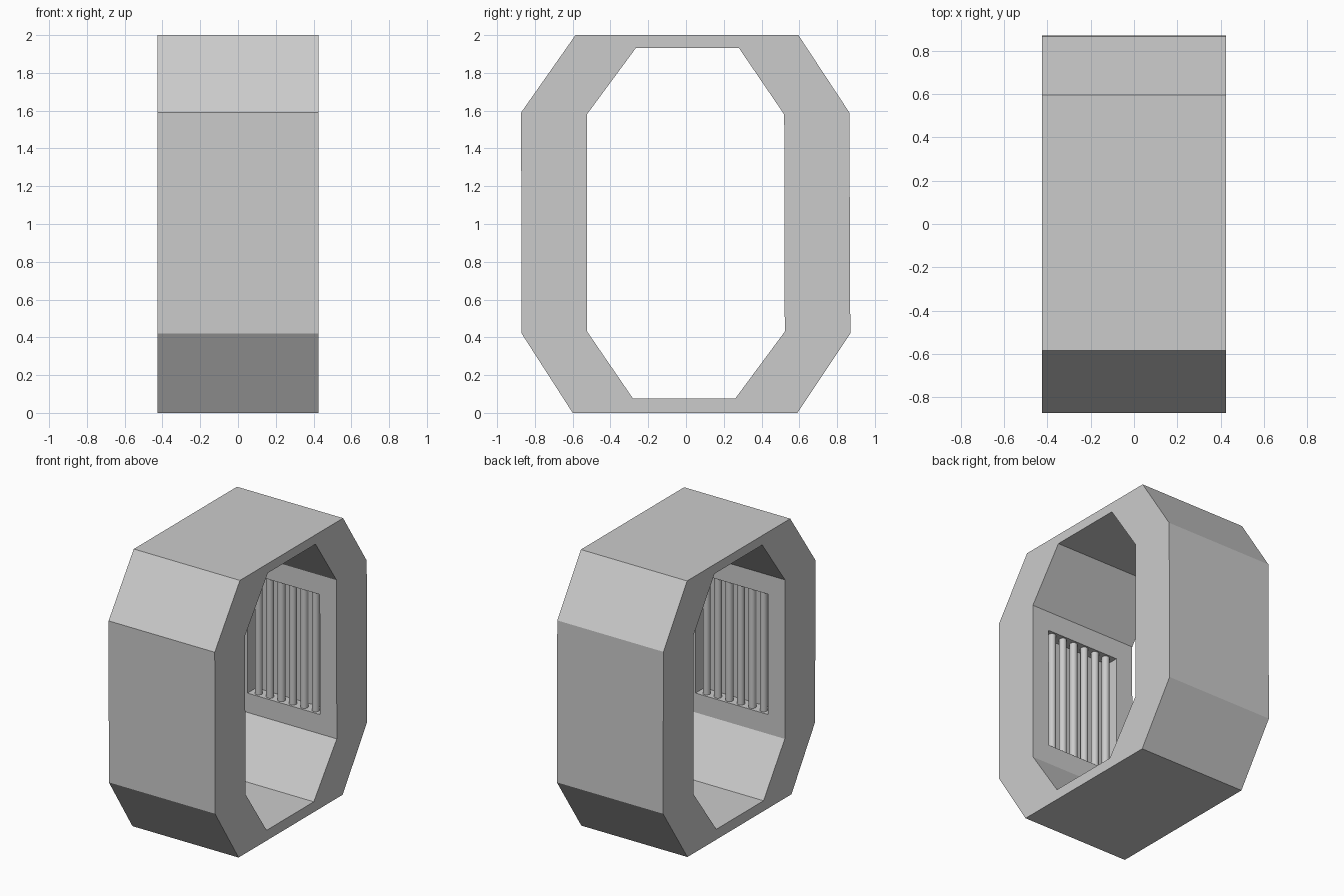
import bpy, bmesh

if "Cube" in bpy.data.objects:
    bpy.data.objects.remove(bpy.data.objects["Cube"])

HALF = 0.425
OUTER = [(-.6, 0), (.59, 0), (.87, .42), (.865, 1.59), (.595, 2), (-.585, 2), (-.873, 1.59), (-.87, .42)]
INNER = [(-.28, .075), (.26, .075), (.523, .43), (.52, 1.58), (.28, 1.932), (-.265, 1.932), (-.525, 1.58), (-.523, .43)]
REC_X, REC_Z0, REC_Z1, DEPTH = 0.29, 0.57, 1.44, 0.1


def finish(bm, name):
    bmesh.ops.recalc_face_normals(bm, faces=bm.faces)
    mesh = bpy.data.meshes.new(name)
    bm.to_mesh(mesh)
    bm.free()
    ob = bpy.data.objects.new(name, mesh)
    bpy.context.collection.objects.link(ob)
    return ob


# Octagonal ring frame, with a recess inset into each inner side wall
bm = bmesh.new()
rings = [[bm.verts.new((x, y, z)) for y, z in prof] for prof in (OUTER, INNER) for x in (-HALF, HALF)]
o0, o1, i0, i1 = rings
for k in range(8):
    j = (k + 1) % 8
    for a, b in ((o0, o1), (o0, i0), (o1, i1)):
        bm.faces.new((a[k], a[j], b[j], b[k]))
    if k not in (2, 6):
        bm.faces.new((i0[k], i0[j], i1[j], i1[k]))
        continue
    s = 1 if k == 2 else -1
    wall = [i0[k], i0[j], i1[j], i1[k]]

    def wall_y(z):
        (ya, za), (yb, zb) = INNER[k], INNER[j]
        return ya + (yb - ya) * (z - za) / (zb - za)

    za, zb = (REC_Z0, REC_Z1) if k == 2 else (REC_Z1, REC_Z0)
    corners = [(-REC_X, za), (-REC_X, zb), (REC_X, zb), (REC_X, za)]
    rim = [bm.verts.new((x, wall_y(z), z)) for x, z in corners]
    back = [bm.verts.new((x, s * (0.523 + DEPTH), z)) for x, z in corners]
    for m in range(4):
        n = (m + 1) % 4
        bm.faces.new((wall[m], wall[n], rim[n], rim[m]))
        bm.faces.new((rim[m], rim[n], back[n], back[m]))
    bm.faces.new(back)
finish(bm, "octagonal_frame")

# Vertical round bars standing in the two recesses
for side, s in (("front", -1), ("back", 1)):
    for n in range(6):
        bpy.ops.mesh.primitive_cylinder_add(
            vertices=16, radius=0.026, depth=REC_Z1 - REC_Z0,
            location=((n - 2.5) * 0.0915, s * 0.563, (REC_Z0 + REC_Z1) / 2))
        bar = bpy.context.object
        bar.name = f"{side}_bar_{n + 1}"
        bpy.ops.object.shade_smooth_by_angle()
